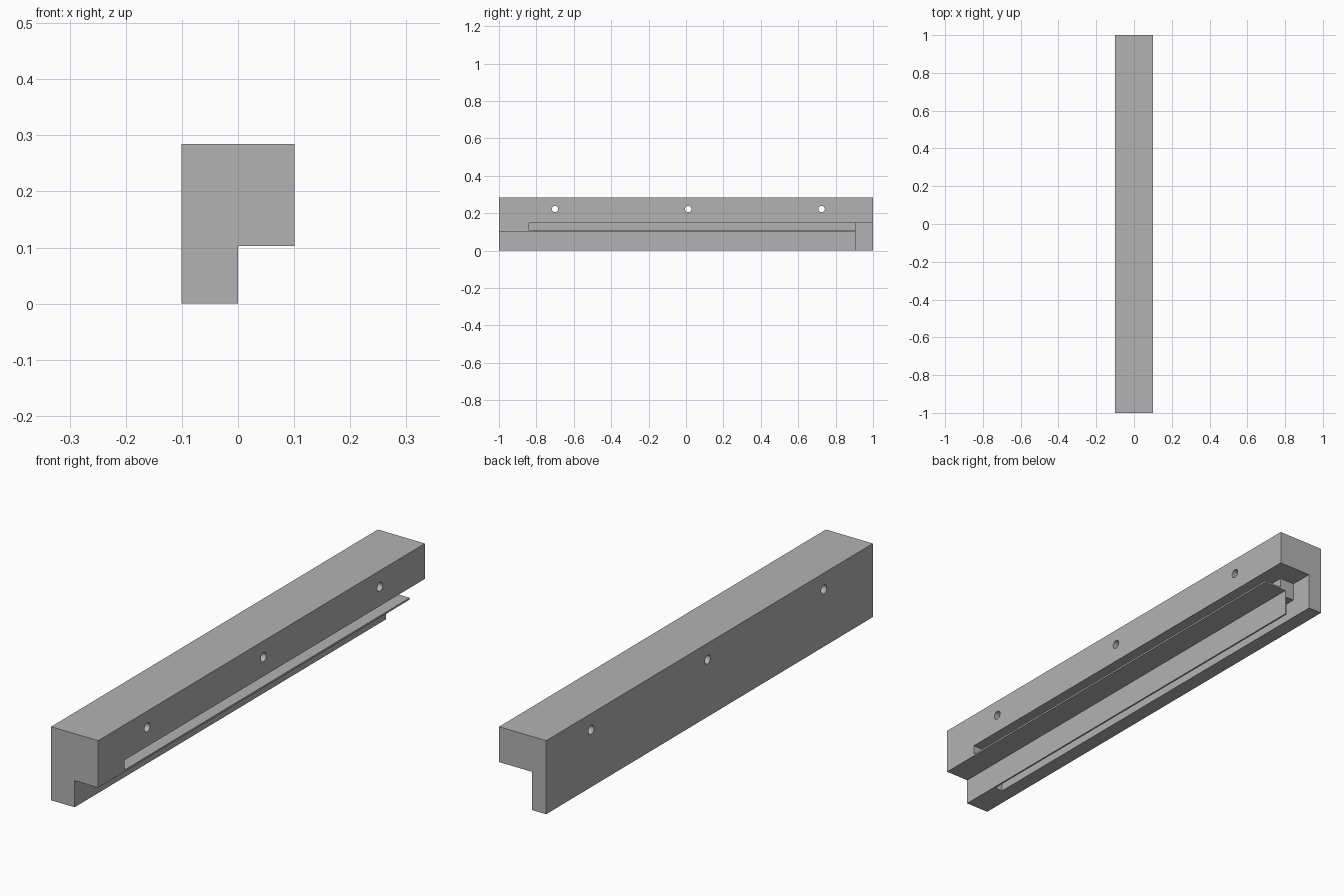
import bpy
import bmesh
import math

if "Cube" in bpy.data.objects:
    bpy.data.objects.remove(bpy.data.objects["Cube"], do_unlink=True)

# Main dimensions
HALF_W, HEIGHT = 0.101, 0.285
LEDGE_Z = 0.103            # underside of the overhanging head
RECESS_X, RECESS_Z = -0.041, 0.148   # inner faces of slots and end recess
SKIN = 0.007               # thin angle left outside the slots
SLOT_START, RECESS_START = -0.84, 0.907
OVER = 0.05                # how far cutters overshoot the body

grey = bpy.data.materials.new("plain_grey")
grey.use_nodes = True
colour = (0.45, 0.45, 0.45, 1)
grey.diffuse_color = colour
grey.node_tree.nodes["Principled BSDF"].inputs["Base Color"].default_value = colour


def finish(name, bm):
    bmesh.ops.recalc_face_normals(bm, faces=bm.faces)
    mesh = bpy.data.meshes.new(name)
    bm.to_mesh(mesh)
    bm.free()
    mesh.materials.append(grey)
    obj = bpy.data.objects.new(name, mesh)
    bpy.context.collection.objects.link(obj)
    return obj


def extrude_profile(name, points, y0, y1):
    """Extrude an x-z outline along y."""
    bm = bmesh.new()
    face = bm.faces.new([bm.verts.new((x, y0, z)) for x, z in points])
    new = bmesh.ops.extrude_face_region(bm, geom=[face])["geom"]
    verts = [v for v in new if isinstance(v, bmesh.types.BMVert)]
    bmesh.ops.translate(bm, verts=verts, vec=(0, y1 - y0, 0))
    return finish(name, bm)


def box(name, x0, x1, y0, y1, z0, z1):
    return extrude_profile(name, [(x0, z0), (x1, z0), (x1, z1), (x0, z1)], y0, y1)


def cut(target, cutter):
    """Subtract the cutter, bake the result and drop the cutter."""
    cutter.hide_render = True
    mod = target.modifiers.new("cut", 'BOOLEAN')
    mod.operation = 'DIFFERENCE'
    mod.solver = 'EXACT'
    mod.object = cutter
    bpy.context.view_layer.update()
    graph = bpy.context.evaluated_depsgraph_get()
    mesh = bpy.data.meshes.new_from_object(target.evaluated_get(graph))
    target.modifiers.clear()
    target.data = mesh
    bpy.data.objects.remove(cutter, do_unlink=True)


# Rail body: wide head with a leg on the right side
body = extrude_profile("rail_body", [
    (-HALF_W, 0), (0, 0), (0, LEDGE_Z), (HALF_W, LEDGE_Z),
    (HALF_W, HEIGHT), (-HALF_W, HEIGHT)], -1, 1)

# Step recess at the back end
cut(body, box("end_recess", RECESS_X, HALF_W + OVER, RECESS_START, 1 + OVER,
              -OVER, RECESS_Z))

# Slots behind the thin angle: one opens sideways, one opens downwards
slot_end = RECESS_START + 0.02
cut(body, box("side_slot", 0.024, HALF_W + OVER, SLOT_START, slot_end,
              LEDGE_Z + SKIN, RECESS_Z))
cut(body, box("bottom_slot", RECESS_X, -SKIN, SLOT_START, slot_end,
              -OVER, 0.076))

# Three screw holes through the head
for y in (-0.70, 0.012, 0.725):
    bm = bmesh.new()
    bmesh.ops.create_cone(bm, cap_ends=True, segments=32, radius1=0.017,
                          radius2=0.017, depth=2 * (HALF_W + OVER))
    drill = finish("screw_hole", bm)
    drill.rotation_euler = (0, math.pi / 2, 0)
    drill.location = (0, y, 0.222)
    cut(body, drill)

# Smooth hole walls, crisp edges
bpy.ops.object.select_all(action='DESELECT')
body.select_set(True)
bpy.context.view_layer.objects.active = body
bpy.ops.object.shade_smooth_by_angle(angle=math.radians(30))
